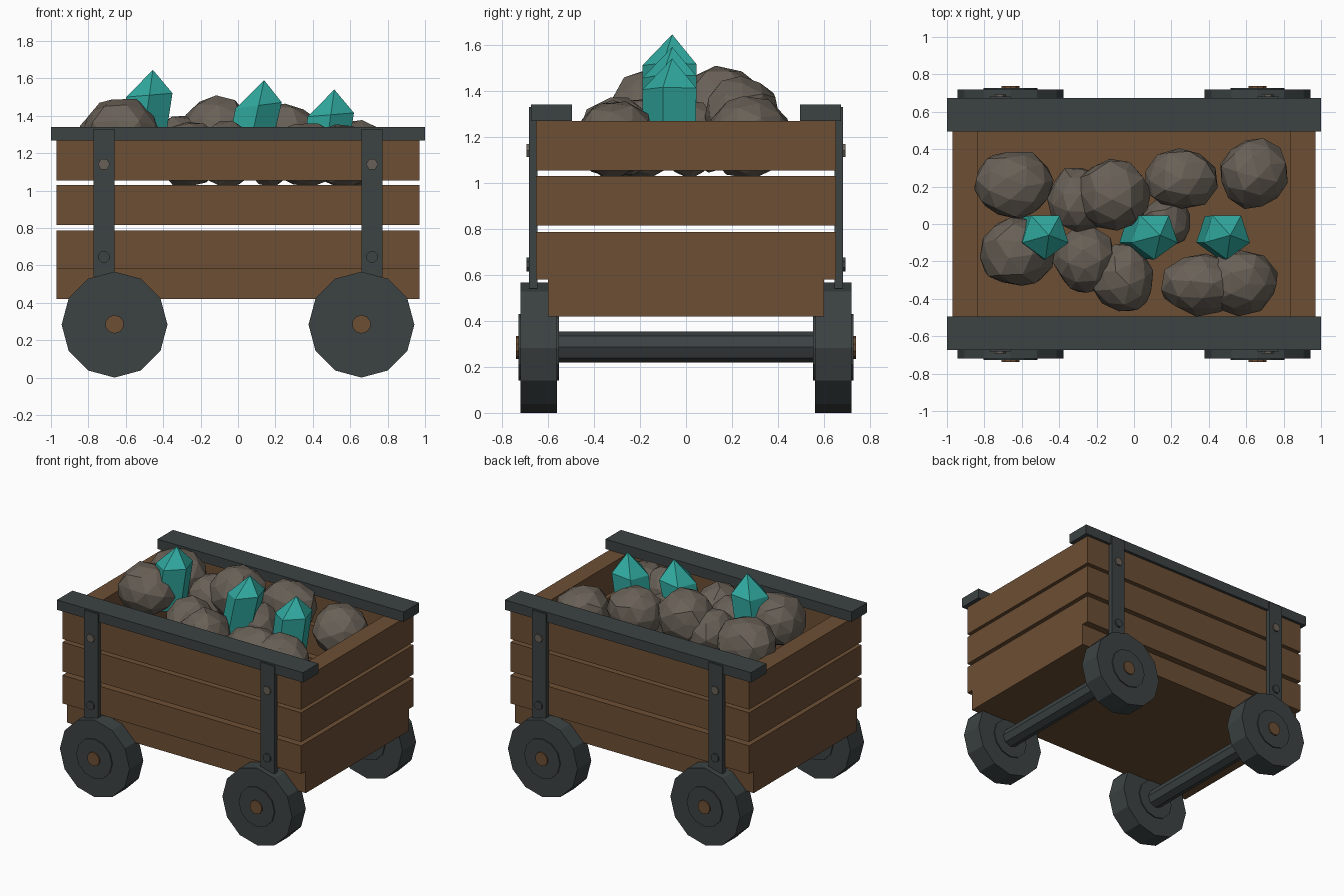
import bpy, bmesh, math, random
from mathutils import Matrix, Vector

if "Cube" in bpy.data.objects:
    bpy.data.objects.remove(bpy.data.objects["Cube"])

random.seed(4)


def material(name, color):
    m = bpy.data.materials.new(name)
    m.diffuse_color = (*color, 1)
    m.use_nodes = True
    m.node_tree.nodes["Principled BSDF"].inputs["Base Color"].default_value = m.diffuse_color
    return m


WOOD = material("brown wood", (0.150, 0.077, 0.034))
IRON = material("dark iron", (0.045, 0.055, 0.056))
STONE = material("grey stone", (0.140, 0.118, 0.095))
GEM = material("teal crystal", (0.030, 0.400, 0.350))


def finish(bm, name, mat):
    bmesh.ops.recalc_face_normals(bm, faces=bm.faces)
    mesh = bpy.data.meshes.new(name)
    bm.to_mesh(mesh)
    bm.free()
    mesh.materials.append(mat)
    ob = bpy.data.objects.new(name, mesh)
    bpy.context.collection.objects.link(ob)
    return ob


def box(name, x, y, z, mat):
    """Box from (min, max) pairs."""
    bm = bmesh.new()
    size = Matrix.Diagonal((x[1] - x[0], y[1] - y[0], z[1] - z[0], 1))
    mid = Matrix.Translation((sum(x) / 2, sum(y) / 2, sum(z) / 2))
    bmesh.ops.create_cube(bm, size=1, matrix=mid @ size)
    return finish(bm, name, mat)


def plank_ring(name, ox, oy, ix, iy, z0, z1):
    """Rectangular frame of four planks."""
    bm = bmesh.new()
    corners = [(-1, -1), (1, -1), (1, 1), (-1, 1)]
    loops = [[bm.verts.new((sx * w, sy * d, z)) for sx, sy in corners]
             for w, d, z in ((ox, oy, z0), (ox, oy, z1), (ix, iy, z1), (ix, iy, z0))]
    for a in range(4):
        lo, hi = loops[a], loops[(a + 1) % 4]
        for i in range(4):
            j = (i + 1) % 4
            bm.faces.new((lo[i], lo[j], hi[j], hi[i]))
    return finish(bm, name, WOOD)


def disc(name, x, z, y0, y1, r, sides, mat, turn=0.0):
    """Prism lying along the y axis."""
    bm = bmesh.new()
    place = (Matrix.Translation((x, (y0 + y1) / 2, z)) @ Matrix.Rotation(turn, 4, 'Y')
             @ Matrix.Rotation(math.pi / 2, 4, 'X'))
    bmesh.ops.create_cone(bm, cap_ends=True, segments=sides, radius1=r, radius2=r,
                          depth=abs(y1 - y0), matrix=place)
    return finish(bm, name, mat)


def rock(x, y, rx, ry, rz, top):
    bm = bmesh.new()
    bmesh.ops.create_icosphere(bm, subdivisions=2, radius=1)
    spin = Matrix.Rotation(random.uniform(0, 6), 3, 'Z') @ Matrix.Rotation(random.uniform(0, 3), 3, 'X')
    for v in bm.verts:
        p = spin @ v.co * random.uniform(0.93, 1.05)
        v.co = (x + p.x * rx, y + p.y * ry, top - rz + p.z * rz)
    bmesh.ops.dissolve_limit(bm, angle_limit=math.radians(12), verts=bm.verts, edges=bm.edges)
    return finish(bm, "rock", STONE)


def crystal(x, y, tip, lean):
    """Five-sided leaning prism with a pointed cap; x, y is the tip."""
    bm = bmesh.new()
    rings = []
    for drop, r in ((0.45, 0.125), (0.135, 0.13)):
        c = Vector((x - lean * drop, y, tip - drop))
        rings.append([bm.verts.new(c + Vector((r * math.cos(a), r * math.sin(a), lean * r * -math.cos(a) * -0.6)))
                      for a in (math.radians(-90 + 72 * i) for i in range(5))])
    point = bm.verts.new((x, y, tip))
    for i in range(5):
        j = (i + 1) % 5
        bm.faces.new((rings[0][i], rings[0][j], rings[1][j], rings[1][i]))
        bm.faces.new((rings[1][i], rings[1][j], point))
    bm.faces.new(rings[0])
    return finish(bm, "crystal", GEM)


# Cart body: floor block and three plank courses
box("floor", (-0.97, 0.97), (-0.6, 0.6), (0.42, 0.60), WOOD)
for z0, z1 in ((0.58, 0.787), (0.815, 1.03), (1.053, 1.268)):
    plank_ring("plank_course", 0.97, 0.652, 0.837, 0.52, z0, z1)

for s in (-1, 1):
    # Iron rim rail along each long side
    box("rim_rail", (-1, 1), sorted((s * 0.495, s * 0.673)), (1.268, 1.34), IRON)
    for e in (-1, 1):
        # Upright strap with its two bolts
        box("strap", sorted((e * 0.66, e * 0.773)), sorted((s * 0.645, s * 0.682)), (0.54, 1.33), IRON)
        disc("upper_bolt", e * 0.717, 1.14, s * 0.67, s * 0.693, 0.032, 6, STONE, math.pi / 6)
        disc("lower_bolt", e * 0.717, 0.645, s * 0.67, s * 0.693, 0.032, 8, IRON, math.pi / 8)
        # Wheel with hub and cap
        disc("wheel", e * 0.66, 0.283, s * 0.56, s * 0.72, 0.283, 12, IRON)
        disc("hub", e * 0.66, 0.285, s * 0.552, s * 0.728, 0.145, 12, IRON)
        disc("hub_cap", e * 0.66, 0.285, s * 0.70, s * 0.738, 0.05, 10, WOOD)

for e in (-1, 1):
    disc("axle", e * 0.66, 0.287, -0.57, 0.57, 0.067, 8, IRON)

# Load of rocks: x, y, radii, top height
for r in ((-0.64, 0.21, 0.21, 0.19, 0.18, 1.47), (-0.63, -0.15, 0.21, 0.19, 0.18, 1.50),
          (-0.29, 0.13, 0.18, 0.18, 0.18, 1.41), (-0.11, 0.16, 0.20, 0.19, 0.19, 1.51),
          (0.25, 0.24, 0.20, 0.17, 0.18, 1.47), (0.64, 0.27, 0.19, 0.19, 0.18, 1.38),
          (-0.26, -0.19, 0.17, 0.18, 0.18, 1.37), (-0.06, -0.29, 0.17, 0.19, 0.18, 1.37),
          (0.17, 0.01, 0.14, 0.14, 0.17, 1.36), (0.36, -0.32, 0.22, 0.17, 0.17, 1.36),
          (0.57, -0.31, 0.20, 0.18, 0.17, 1.36)):
    rock(*r)

# Crystals standing among the rocks
crystal(-0.455, -0.06, 1.645, 0.14)
crystal(0.14, -0.06, 1.59, 0.22)
crystal(0.515, -0.06, 1.54, 0.14)
